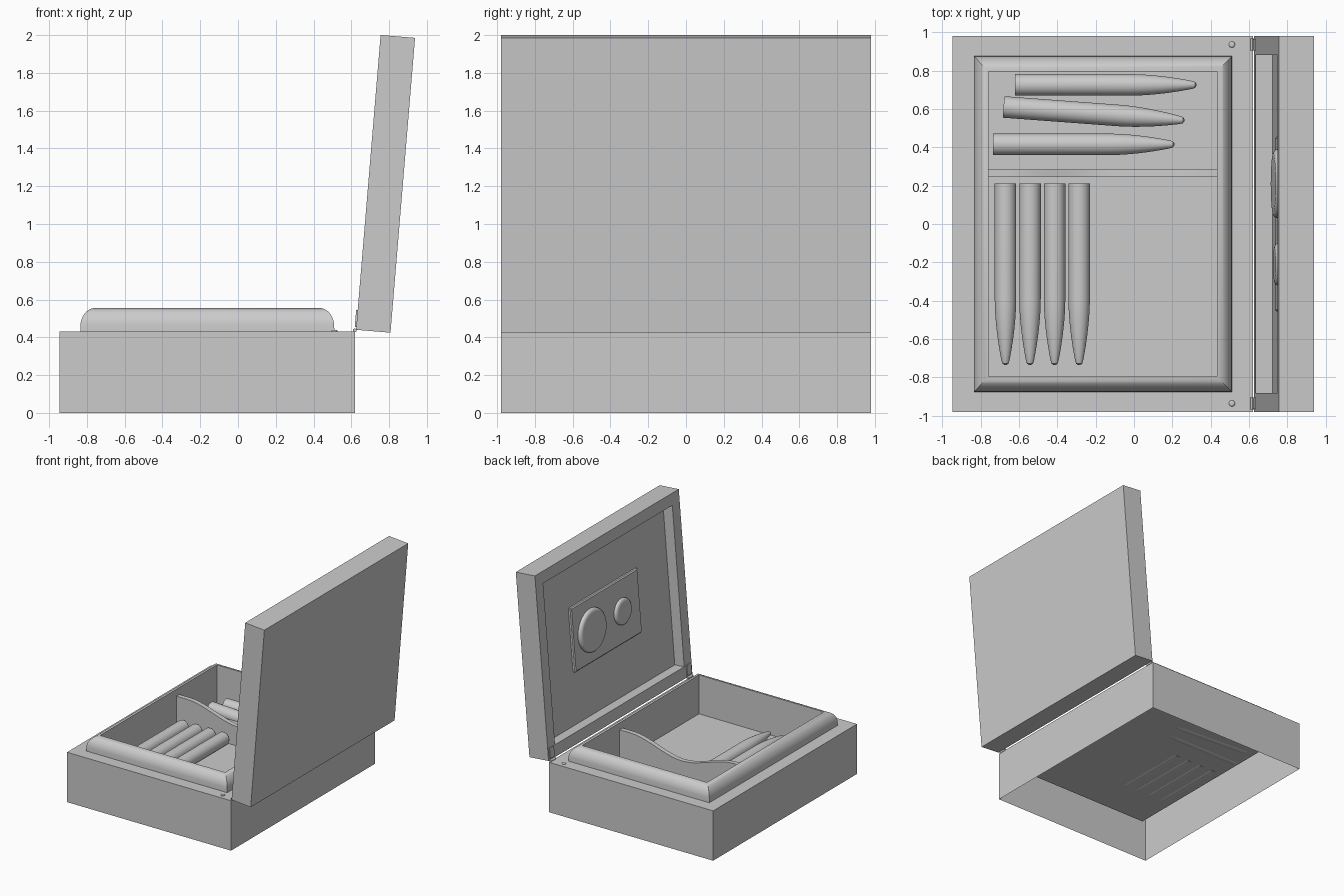
import bpy, bmesh, math
from mathutils import Matrix, Vector

if "Cube" in bpy.data.objects:
    bpy.data.objects.remove(bpy.data.objects["Cube"], do_unlink=True)

GREY = (0.6, 0.6, 0.6, 1)
grey = bpy.data.materials.new("plain_grey")
grey.use_nodes = True
grey.diffuse_color = GREY
grey.node_tree.nodes["Principled BSDF"].inputs["Base Color"].default_value = GREY


def finish(name, bm, matrix=Matrix()):
    mesh = bpy.data.meshes.new(name)
    bm.to_mesh(mesh)
    bm.free()
    mesh.materials.append(grey)
    obj = bpy.data.objects.new(name, mesh)
    obj.matrix_world = matrix
    bpy.context.collection.objects.link(obj)
    bpy.ops.object.select_all(action="DESELECT")
    obj.select_set(True)
    bpy.context.view_layer.objects.active = obj
    bpy.ops.object.shade_smooth_by_angle(angle=math.radians(35))
    return obj


def loft(name, rings, matrix=Matrix(), start=False, end=False):
    """Join rings of points, each listed anticlockwise, with optional caps."""
    bm = bmesh.new()
    loops = [[bm.verts.new(p) for p in ring] for ring in rings]
    for low, high in zip(loops, loops[1:]):
        for i in range(len(low)):
            j = (i + 1) % len(low)
            bm.faces.new((low[i], low[j], high[j], high[i]))
    if start:
        bm.faces.new(loops[0][::-1])
    if end:
        bm.faces.new(loops[-1])
    return finish(name, bm, matrix)


def rect(hx, hy, z, cx=0, cy=0):
    return [(cx + sx * hx, cy + sy * hy, z)
            for sx, sy in ((-1, -1), (1, -1), (1, 1), (-1, 1))]


def turned(name, profile, matrix, segments=32):
    """Revolve (radius, height) pairs about local z."""
    turn = [2 * math.pi * i / segments for i in range(segments)]
    rings = [[(r * math.cos(a), r * math.sin(a), z) for a in turn] for r, z in profile]
    return loft(name, rings, matrix, True, True)


def dome(radius, height, edge):
    """Disc profile with a rounded upper edge."""
    arc = [math.pi / 2 * i / 6 for i in range(7)]
    return [(radius, 0)] + [(radius - edge * (1 - math.cos(a)),
                             height * (0.3 + 0.7 * math.sin(a))) for a in arc]


# Open-bottomed case with a flat top border
CX, TOP, FLOOR = -0.1625, 0.43, 0.22
RIM_X, RIM_Y, IN_X, IN_Y = 0.6725, 0.875, 0.595, 0.795
loft("case_body", [rect(0.7825, 0.98, 0, CX), rect(0.7825, 0.98, TOP, CX),
                   rect(RIM_X, RIM_Y, TOP, CX)])

# Rounded raised rim running into the tray walls and floor
rim = []
for i in range(11):
    a = math.pi / 2 * i / 10
    inset = 1 - math.cos(a)
    rim.append(rect(RIM_X + (IN_X - RIM_X) * inset, RIM_Y + (IN_Y - RIM_Y) * inset,
                    TOP + 0.025 * min(1, i) + 0.1 * math.sin(a), CX))
rim.insert(0, rect(RIM_X, RIM_Y, TOP, CX))
loft("rim_and_tray", rim + [rect(IN_X, IN_Y, FLOOR, CX)], end=True)

# Divider with a dipped top edge
outline = [(CX - IN_X, FLOOR), (CX + IN_X, FLOOR)]
for i in range(25):
    u = 1 - i / 12
    t = min(1, abs(u) * 1.2)
    outline.append((CX + u * IN_X, 0.385 + 0.11 * t * t * (3 - 2 * t)))
loft("divider", [[(x, y, z) for x, z in outline] for y in (0.285, 0.245)],
     start=True, end=True)

# Cigars: straight body, tapered and rounded head
R, LENGTH = 0.056, 0.945
cigar = [(R, 0), (R, 0.3), (R, 0.6)]
for i in range(1, 9):
    t = i / 8
    cigar.append((R * (1 - 0.62 * t ** 1.8), 0.6 + 0.32 * t))
cigar += [(R * 0.28, 0.938), (R * 0.1, LENGTH)]


def add_cigar(name, butt, tip):
    start = Vector((*butt, FLOOR + 0.051))
    way = Vector((*tip, FLOOR + 0.051)) - start
    turned(name, cigar,
           Matrix.Translation(start) @ way.to_track_quat("Z", "Y").to_matrix().to_4x4())


for i in range(4):
    x = -0.67 + 0.128 * i
    add_cigar(f"long_side_cigar_{i + 1}", (x, 0.21), (x, -0.74))
for i, (x, y, drop) in enumerate(((-0.62, 0.725, 0), (-0.68, 0.61, 0.07), (-0.735, 0.415, 0))):
    add_cigar(f"cross_cigar_{i + 1}", (x, y), (x + LENGTH, y - drop))

# Open lid: local x runs up the lid, local z points out of its inner face
tilt = math.atan2(0.13, 1.56)
s, c = math.sin(tilt), math.cos(tilt)
lid = Matrix(((s, 0, -c, 0.625), (0, 1, 0, 0), (c, 0, s, 0.44), (0, 0, 0, 1)))
HALF, PANEL = 0.783, -0.09
loft("lid", [rect(HALF, 0.98, -0.183, HALF), rect(HALF, 0.98, 0, HALF),
             rect(HALF - 0.1, 0.88, 0, HALF), rect(HALF - 0.1, 0.88, PANEL, HALF)],
     lid, True, True)

# Gauge plate and two round gauges inside the lid
MID, FACE = 0.81, -0.065
loft("gauge_plate", [rect(0.27, 0.455, PANEL, MID), rect(0.27, 0.455, FACE - 0.008, MID),
                     rect(0.262, 0.447, FACE, MID)], lid, True, True)
for name, y, r, h in (("large_gauge", 0.21, 0.18, 0.032), ("small_gauge", -0.21, 0.11, 0.026)):
    turned(name, dome(r, h, 0.03), lid @ Matrix.Translation((MID, y, FACE)), 48)

# Hinges and corner pegs, one pair at each end
for side, y in (("left", 0.935), ("right", -0.935)):
    loft(f"hinge_leaf_{side}", [rect(0.045, 0.03, 0, 0.06, y), rect(0.045, 0.03, 0.008, 0.06, y)],
         lid, True, True)
    turned(f"hinge_pin_{side}", [(0.01, -0.032), (0.01, 0.032)],
           Matrix.Translation((0.618, y, 0.437)) @ Matrix.Rotation(math.pi / 2, 4, "X"), 16)
    turned(f"corner_peg_{side}", dome(0.016, 0.01, 0.012),
           Matrix.Translation((0.51, y, TOP)), 20)
